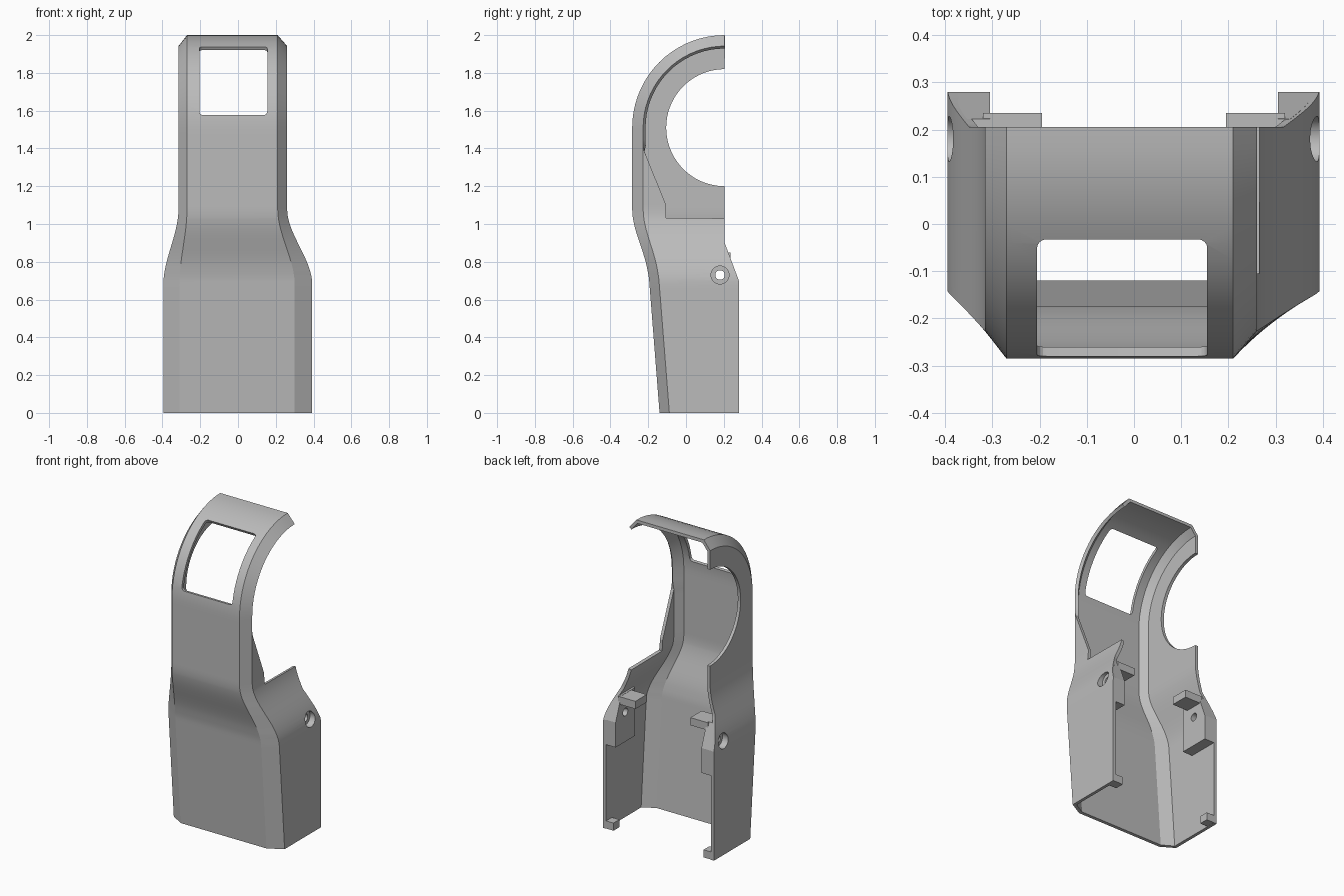
import bpy, bmesh, math

if "Cube" in bpy.data.objects:
    bpy.data.objects.remove(bpy.data.objects["Cube"])

grey = bpy.data.materials.new("plain grey")
grey.diffuse_color = (0.5, 0.5, 0.5, 1)
grey.use_nodes = True
grey.node_tree.nodes["Principled BSDF"].inputs["Base Color"].default_value = grey.diffuse_color

CY, CZ, R, RC, RI = 0.205, 1.51, 0.49, 0.432, 0.31   # hood arc: centre, outer, chamfer, opening


def finish(name, bm):
    bmesh.ops.recalc_face_normals(bm, faces=bm.faces)
    return to_object(name, bm)


def to_object(name, bm):
    me = bpy.data.meshes.new(name)
    bm.to_mesh(me)
    bm.free()
    ob = bpy.data.objects.new(name, me)
    bpy.context.collection.objects.link(ob)
    me.materials.append(grey)
    return ob


def loft(bm, rings, closed=False):
    vs = [[bm.verts.new(p) for p in ring] for ring in rings]
    n = len(rings[0])
    for a, b in zip(vs, vs[1:]):
        for j in range(n if closed else n - 1):
            k = (j + 1) % n
            bm.faces.new((a[j], a[k], b[k], b[j]))
    if closed:
        bm.faces.new(vs[0][::-1])
        bm.faces.new(vs[-1])


def box_ring(x0, x1, y0, y1, z):
    return [(x0, y0, z), (x1, y0, z), (x1, y1, z), (x0, y1, z)]


def ease(z, a, b):
    t = min(max((z - a) / (b - a), 0), 1)
    return t * t * (3 - 2 * t)


def side_left(z):
    return -0.395 + 0.08 * ease(z, 0.68, 1.08)


def side_right(z):
    return 0.393 - 0.133 * ease(z, 0.68, 1.08)


def back(z):
    return 0.28 - 0.075 * min(max((z - 0.7) / 0.2, 0), 1)


def section(z):
    e = ease(z, 0.68, 1.08)
    yf = -0.14 - 0.055 * min(z, 0.75) / 0.7
    yf += (-0.285 - yf) * ease(z, 0.70, 1.08)
    yc = yf + 0.052 + 0.006 * e
    yl = yr = back(z)
    if z > 1.2:                       # round opening in the left wall
        yl = CY - math.sqrt(max(RI * RI - (z - CZ) ** 2, 0))
    if z > 1.031:                     # right wall cut away above the shoulder
        yr = max(yc, -0.105 - 0.122 * min(max((z - 1.1) / 0.3, 0), 1))
    xl, xr = side_left(z), side_right(z)
    return [(xl, yl, z), (xl, yc, z), (-0.31 + 0.04 * e, yf, z),
            (0.30 - 0.09 * e, yf, z), (xr, yc, z), (xr, yr, z)]


def arc_section(a):
    def p(x, r):
        return (x, CY - r * math.cos(a), CZ + r * math.sin(a))
    return [p(-0.315, RI), p(-0.315, RC), p(-0.27, R), p(0.21, R), p(0.26, RC), p(0.26, RC)]


# Shell: straight body, flared shoulder and curved hood
heights = [0, 0.35, 0.66] + [0.68 + 0.02 * k for k in range(18)] + [1.03, 1.032, 1.05, 1.08, 1.1]
heights = sorted(set(round(z, 3) for z in heights))
heights += [CZ - RI * math.cos(math.radians(t)) for t in range(0, 90, 6)]
rings = [section(z) for z in heights]
rings += [arc_section(math.radians(a)) for a in range(0, 91, 5)]
bm = bmesh.new()
loft(bm, rings)
bmesh.ops.remove_doubles(bm, verts=bm.verts, dist=1e-4)
shell = to_object("shell", bm)
m = shell.modifiers.new("thickness", 'SOLIDIFY')
m.thickness, m.offset, m.use_even_offset = 0.02, -1, True

# Window cutter: wedge around the hood axis with rounded corners
bm = bmesh.new()
ring = []
for r in (0.38, 0.58):
    ring.append([(x, CY - r * math.cos(math.radians(a)), CZ + r * math.sin(math.radians(a)))
                 for x, a in ((-0.205, 7.8), (0.155, 7.8), (0.155, 61), (-0.205, 61))])
loft(bm, ring, True)
bm.verts.ensure_lookup_table()
radial = [e for e in bm.edges if abs(e.verts[0].index - e.verts[1].index) == 4]
if not radial:
    bm.verts.index_update()
    radial = [e for e in bm.edges if abs(e.verts[0].index - e.verts[1].index) == 4]
bmesh.ops.bevel(bm, geom=radial, offset=0.02, segments=4, profile=0.5, affect='EDGES')
window = finish("window_cutter", bm)


# Screw hole cutters: through hole and countersink on each side
def cylinder(name, x0, x1, r):
    bm = bmesh.new()
    loft(bm, [[(x, 0.18 + r * math.cos(t * math.pi / 16), 0.73 + r * math.sin(t * math.pi / 16))
               for t in range(32)] for x in (x0, x1)], True)
    return finish(name, bm)


holes = [cylinder("hole_cutter", -0.6, 0.6, 0.025),
         cylinder("left_countersink_cutter", -0.6, -0.352, 0.048),
         cylinder("right_countersink_cutter", 0.352, 0.6, 0.048)]


def cut(ob, cutters):
    for c in cutters:
        c.hide_render = True
        c.hide_set(True)
        m = ob.modifiers.new("cut", 'BOOLEAN')
        m.object, m.operation, m.solver = c, 'DIFFERENCE', 'EXACT'


cut(shell, [window] + holes)
parts = [shell]

for name, s, side in (("left", -1, side_left), ("right", 1, side_right)):
    # Screw boss following the inside of the wall
    bm = bmesh.new()
    loft(bm, [box_ring(s * 0.305, side(z) - s * 0.01, 0.08, back(z) - 0.001, z)
              for z in (0.54, 0.68, 0.7, 0.74, 0.78, 0.82, 0.85)], True)
    boss = finish(name + "_screw_boss", bm)
    cut(boss, holes)
    parts.append(boss)
    # Ledge reaching inwards, and foot tab at the bottom
    for part, x0, x1, y0, y1, z0, z1 in (("_ledge", 0.195, 0.32, 0.12, 0.235, 0.80, 0.849),
                                         ("_foot_tab", 0.32, 0.385, 0.22, 0.279, 0.001, 0.05)):
        bm = bmesh.new()
        loft(bm, [box_ring(s * x0, s * x1, y0, y1, z) for z in (z0, z1)], True)
        parts.append(finish(name + part, bm))

# Apply modifiers, remove cutters, smooth the curved areas
bpy.context.view_layer.update()
dg = bpy.context.evaluated_depsgraph_get()
for ob in parts:
    me = bpy.data.meshes.new_from_object(ob.evaluated_get(dg))
    ob.modifiers.clear()
    ob.data = me
for c in [window] + holes:
    bpy.data.objects.remove(c)
for ob in parts:
    ob.select_set(True)
bpy.context.view_layer.objects.active = shell
bpy.ops.object.shade_smooth_by_angle(angle=math.radians(20))
